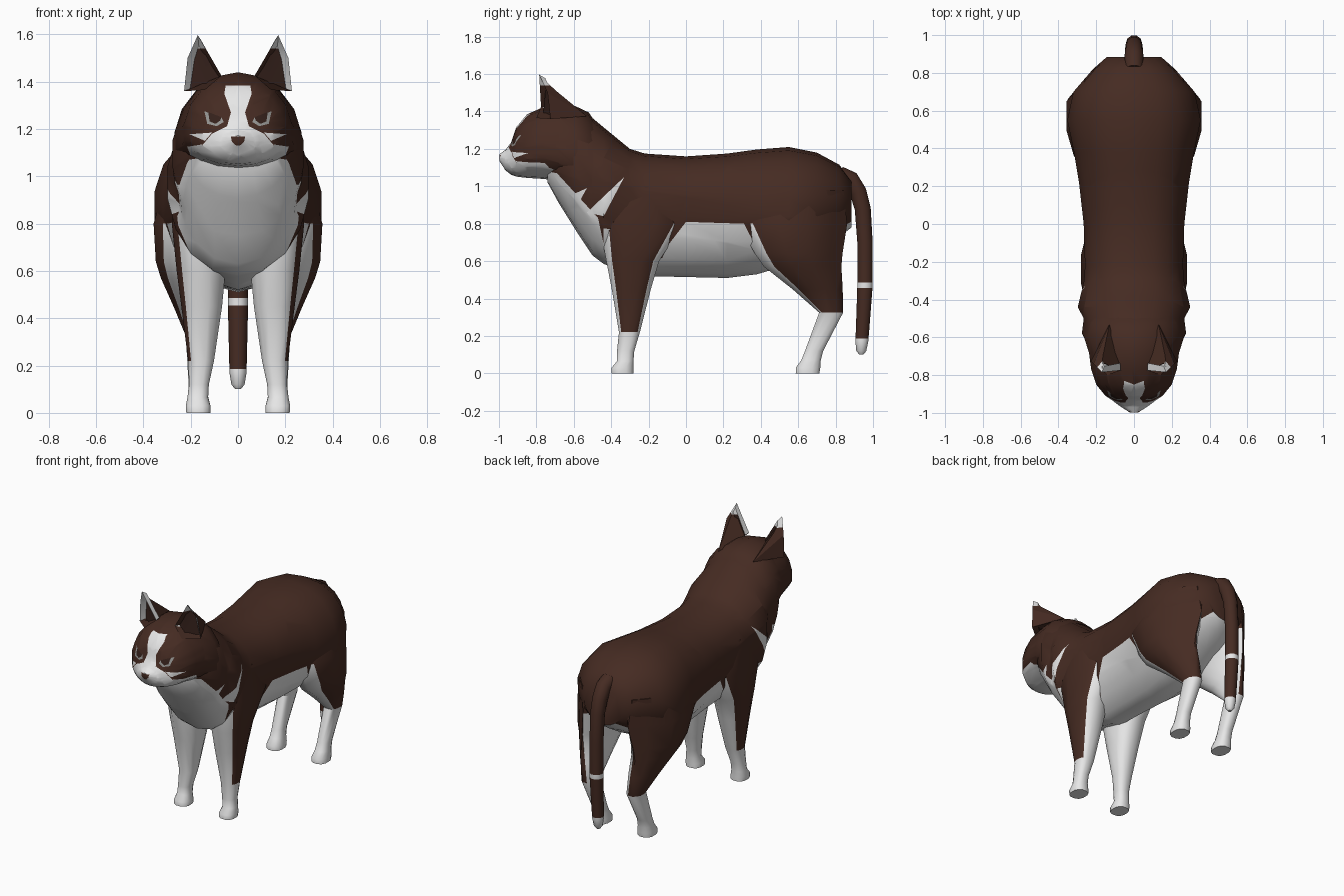
import bpy, bmesh, math
from mathutils import Vector

if "Cube" in bpy.data.objects:
    bpy.data.objects.remove(bpy.data.objects["Cube"])


def material(name, col):
    m = bpy.data.materials.new(name)
    m.diffuse_color = (*col, 1)
    m.use_nodes = True
    m.node_tree.nodes["Principled BSDF"].inputs["Base Color"].default_value = m.diffuse_color
    return m


MATS = [material("brown_fur", (0.060, 0.024, 0.016)),
        material("white_fur", (0.80, 0.80, 0.80)),
        material("eye_grey", (0.30, 0.30, 0.29)),
        material("dark_brown", (0.035, 0.015, 0.011))]
BROWN, WHITE, GREY, DARK = range(4)


def finish(bm, name, angle=45):
    me = bpy.data.meshes.new(name)
    bm.to_mesh(me)
    bm.free()
    for m in MATS:
        me.materials.append(m)
    ob = bpy.data.objects.new(name, me)
    bpy.context.collection.objects.link(ob)
    bpy.ops.object.select_all(action='DESELECT')
    ob.select_set(True)
    bpy.context.view_layer.objects.active = ob
    bpy.ops.object.shade_smooth_by_angle(angle=math.radians(angle))
    return ob


def loft(rings):
    """Skin a list of point rings and cap both ends."""
    bm = bmesh.new()
    vs = [[bm.verts.new(p) for p in r] for r in rings]
    n = len(vs[0])
    for a, b in zip(vs, vs[1:]):
        for i in range(n):
            j = (i + 1) % n
            bm.faces.new((a[i], a[j], b[j], b[i]))
    bm.faces.new(vs[0])
    bm.faces.new(vs[-1])
    bmesh.ops.recalc_face_normals(bm, faces=bm.faces)
    return bm


def spow(v, p):
    return math.copysign(abs(v) ** p, v)


def torso_ring(y, bot, mid, top, hw, n=18):
    """Egg-shaped section: rounder at the head, keeled at the belly."""
    pts = []
    for i in range(n):
        t = 2 * math.pi * (i + 0.5) / n
        s = math.sin(t)
        p = 0.95 if y < -0.4 else 0.88 if s > 0 else 1.08
        s = spow(s, p)
        pts.append((hw * spow(math.cos(t), p), y, mid + s * (top - mid if s > 0 else mid - bot)))
    return pts


def leg_ring(side, z, x0, x1, y0, y1, p=0.8, n=12):
    """Rounded box section across a leg, trimmed to follow the tapering rump."""
    pts = []
    for i in range(n):
        t = 2 * math.pi * (i + 0.5) / n
        x = (x0 + x1) / 2 + (x1 - x0) / 2 * spow(math.cos(t), p)
        y = (y0 + y1) / 2 + (y1 - y0) / 2 * spow(math.sin(t), p)
        pts.append((side * min(x, 1.03 - y), y, z))
    return pts


def paint(bm, poly, mat, axis, ok=lambda c: True):
    """Cut a convex outline, seen along axis, into the surface and colour it."""
    ax = Vector((1, 0, 0)) if axis == 'x' else Vector((0, 1, 0))
    pts = [Vector((0, a, b)) if axis == 'x' else Vector((a, 0, b)) for a, b in poly]
    mid = sum(pts, Vector()) / len(pts)
    planes = []

    def inside():
        return [f for f in bm.faces if ok(f.calc_center_median())
                and all((f.calc_center_median() - p).dot(n) > 0 for p, n in planes)]

    for p, q in zip(pts, pts[1:] + pts[:1]):
        n = (q - p).cross(ax).normalized()
        if n.dot(mid - p) < 0:
            n = -n
        faces = inside()
        # split every face the next line crosses
        geom = set(faces) | {e for f in faces for e in f.edges} | {v for f in faces for v in f.verts}
        if geom:
            bmesh.ops.bisect_plane(bm, geom=list(geom), dist=1e-5, plane_co=p, plane_no=n)
        planes.append((p, n))
    for f in inside():
        f.material_index = mat


def mirrored(poly):
    return [(-a, b) for a, b in poly]


def both(half):
    return half + [(-a, b) for a, b in reversed(half)]


# Body: neck, chest, belly and rump
bm = loft([torso_ring(*r) for r in [
    (-0.74, 1.02, 1.12, 1.34, 0.17), (-0.68, 0.91, 1.12, 1.39, 0.225),
    (-0.58, 0.75, 1.10, 1.39, 0.28), (-0.50, 0.63, 1.03, 1.365, 0.27),
    (-0.44, 0.585, 0.98, 1.315, 0.302), (-0.30, 0.54, 0.95, 1.20, 0.268),
    (-0.22, 0.52, 0.92, 1.175, 0.263), (0.0, 0.515, 0.90, 1.16, 0.27),
    (0.22, 0.51, 0.88, 1.175, 0.295), (0.38, 0.53, 0.86, 1.197, 0.322),
    (0.55, 0.58, 0.86, 1.21, 0.358), (0.70, 0.66, 0.88, 1.18, 0.325),
    (0.82, 0.73, 0.90, 1.115, 0.22), (0.885, 0.78, 0.91, 1.03, 0.145)]])
for f in bm.faces:
    c = f.calc_center_median()
    if c.z < 0.8 and f.normal.z < -0.5:
        f.material_index = WHITE
paint(bm, [(-0.2, 0.45), (-0.1, 0.68), (0, 0.81), (0.31, 0.80), (0.43, 0.57), (0.45, 0.45)], WHITE, 'x')
paint(bm, [(-0.85, 1.1), (-0.69, 1.07), (-0.47, 0.83), (-0.40, 0.5), (-0.85, 0.5)], WHITE, 'x')
paint(bm, [(-0.53, 0.86), (-0.44, 0.84), (-0.33, 1.05)], WHITE, 'x')
paint(bm, [(-0.62, 0.95), (-0.58, 0.90), (-0.53, 0.99)], WHITE, 'x')
finish(bm, "body")

# Head with muzzle
bm = loft([torso_ring(*r) for r in [
    (-0.998, 1.135, 1.155, 1.172, 0.022), (-0.965, 1.085, 1.135, 1.195, 0.075),
    (-0.935, 1.062, 1.135, 1.235, 0.115), (-0.908, 1.052, 1.15, 1.315, 0.155),
    (-0.85, 1.045, 1.17, 1.385, 0.203), (-0.77, 1.04, 1.18, 1.42, 0.23),
    (-0.68, 1.03, 1.15, 1.44, 0.242), (-0.59, 1.02, 1.13, 1.428, 0.272),
    (-0.52, 1.0, 1.12, 1.395, 0.25), (-0.41, 1.0, 1.09, 1.23, 0.19)]])
front = lambda c: c.y < -0.71
face = lambda c: c.y < -0.82
paint(bm, both([(0.05, 1.21), (0.11, 1.18), (0.16, 1.12), (0.19, 1.06), (0.1, 1.0)]), WHITE, 'y', front)
paint(bm, both([(0.052, 1.385), (0.058, 1.35), (0.03, 1.27)]), WHITE, 'y', front)
paint(bm, both([(0.03, 1.27), (0.055, 1.18)]), WHITE, 'y', front)
paint(bm, both([(0.03, 1.168), (0.026, 1.147), (0.008, 1.13)]), BROWN, 'y', face)
for flip in (list, mirrored):
    paint(bm, flip([(0.11, 1.185), (0.205, 1.178), (0.14, 1.15)]), WHITE, 'y', front)
    paint(bm, flip([(0.15, 1.135), (0.215, 1.125), (0.19, 1.06)]), WHITE, 'y', front)
    paint(bm, flip([(0.06, 1.23), (0.09, 1.212), (0.13, 1.222), (0.142, 1.275), (0.07, 1.25)]),
          GREY, 'y', front)
    paint(bm, flip([(0.075, 1.236), (0.095, 1.222), (0.12, 1.232), (0.126, 1.272), (0.07, 1.25)]),
          DARK, 'y', front)
finish(bm, "head")

for side, tag in ((1, "left"), (-1, "right")):
    # Ear: hollow front with a pale rim, ridge running back into the skull
    bm = bmesh.new()
    A, B, C, D, E, F, G = [bm.verts.new((side * x, y, z)) for x, y, z in [
        (0.07, -0.775, 1.425), (0.17, -0.785, 1.597), (0.213, -0.74, 1.50),
        (0.228, -0.725, 1.36), (0.14, -0.80, 1.365), (0.13, -0.53, 1.375), (0.165, -0.70, 1.515)]]
    for vs in ((A, B, G), (A, G, F), (B, C, G), (C, D, F), (C, F, G), (A, F, D, E)):
        bm.faces.new(vs)
    opening = bm.faces.new((A, E, D, C, B))
    bmesh.ops.recalc_face_normals(bm, faces=bm.faces)
    rim = bmesh.ops.inset_region(bm, faces=[opening], thickness=0.018, depth=-0.035)['faces']
    opening.material_index = DARK
    for f in rim:
        c = f.calc_center_median()
        f.material_index = BROWN if c.z < 1.4 and side * c.x > 0.14 else WHITE
    paint(bm, [(-0.9, 1.54), (-0.5, 1.54), (-0.5, 1.7), (-0.9, 1.7)], WHITE, 'x',
          lambda c: c.z > 1.42)
    finish(bm, "ear_" + tag, 25)

    # Front leg: white paw, front and inside, brown outside
    bm = loft([leg_ring(side, *r) for r in [
        (0.0, 0.115, 0.22, -0.40, -0.28), (0.03, 0.115, 0.222, -0.40, -0.28),
        (0.065, 0.125, 0.215, -0.37, -0.28), (0.12, 0.122, 0.208, -0.37, -0.275),
        (0.22, 0.10, 0.212, -0.36, -0.245), (0.45, 0.065, 0.242, -0.40, -0.185),
        (0.60, 0.05, 0.262, -0.43, -0.14), (0.80, 0.06, 0.283, -0.47, -0.01),
        (1.0, 0.08, 0.255, -0.46, -0.08)]])
    for f in bm.faces:
        z, out = f.calc_center_median().z, side * f.normal.x
        brown = z > 0.22 and out > 0.72 or z > 0.82 and out > -0.3
        f.material_index = BROWN if brown else WHITE
    finish(bm, "front_leg_" + tag)

    # Hind leg: broad thigh, white foot, front and inside
    bm = loft([leg_ring(side, *r) for r in [
        (0.0, 0.115, 0.22, 0.585, 0.715), (0.03, 0.115, 0.22, 0.585, 0.72),
        (0.07, 0.125, 0.213, 0.615, 0.722), (0.12, 0.13, 0.21, 0.635, 0.735),
        (0.325, 0.12, 0.222, 0.71, 0.842), (0.45, 0.11, 0.275, 0.565, 0.842, 0.9),
        (0.57, 0.10, 0.33, 0.41, 0.838, 1), (0.64, 0.09, 0.352, 0.36, 0.845, 1),
        (0.80, 0.06, 0.362, 0.27, 0.872, 1), (0.98, 0.05, 0.31, 0.35, 0.85, 1)]])
    for f in bm.faces:
        z, out, ny = f.calc_center_median().z, side * f.normal.x, f.normal.y
        brown = out > 1.6 * -ny if ny < 0 else out > 0.2 or ny > 0.7
        f.material_index = BROWN if z > 0.82 or z > 0.325 and brown and out > -0.3 else WHITE
    finish(bm, "hind_leg_" + tag)

# Tail: hanging tube with a pale band and tip
path = [(0.82, 1.06, 0.05), (0.88, 1.035, 0.05), (0.92, 0.97, 0.048), (0.945, 0.88, 0.045),
        (0.957, 0.70, 0.043), (0.957, 0.47, 0.043), (0.945, 0.25, 0.038), (0.94, 0.17, 0.036),
        (0.937, 0.12, 0.028), (0.937, 0.10, 0.012)]
rings = []
for i, (y, z, r) in enumerate(path):
    a, b = path[max(i - 1, 0)], path[min(i + 1, len(path) - 1)]
    d = Vector((0, b[0] - a[0], b[1] - a[1])).normalized()
    up = d.cross(Vector((1, 0, 0)))
    rings.append([Vector((r * math.cos(t), y, z)) + up * r * math.sin(t)
                  for t in (math.tau * k / 10 for k in range(10))])
bm = loft(rings)
for lo, hi in ((0.455, 0.485), (0.05, 0.185)):
    paint(bm, [(0.8, lo), (1.1, lo), (1.1, hi), (0.8, hi)], WHITE, 'x')
finish(bm, "tail")
